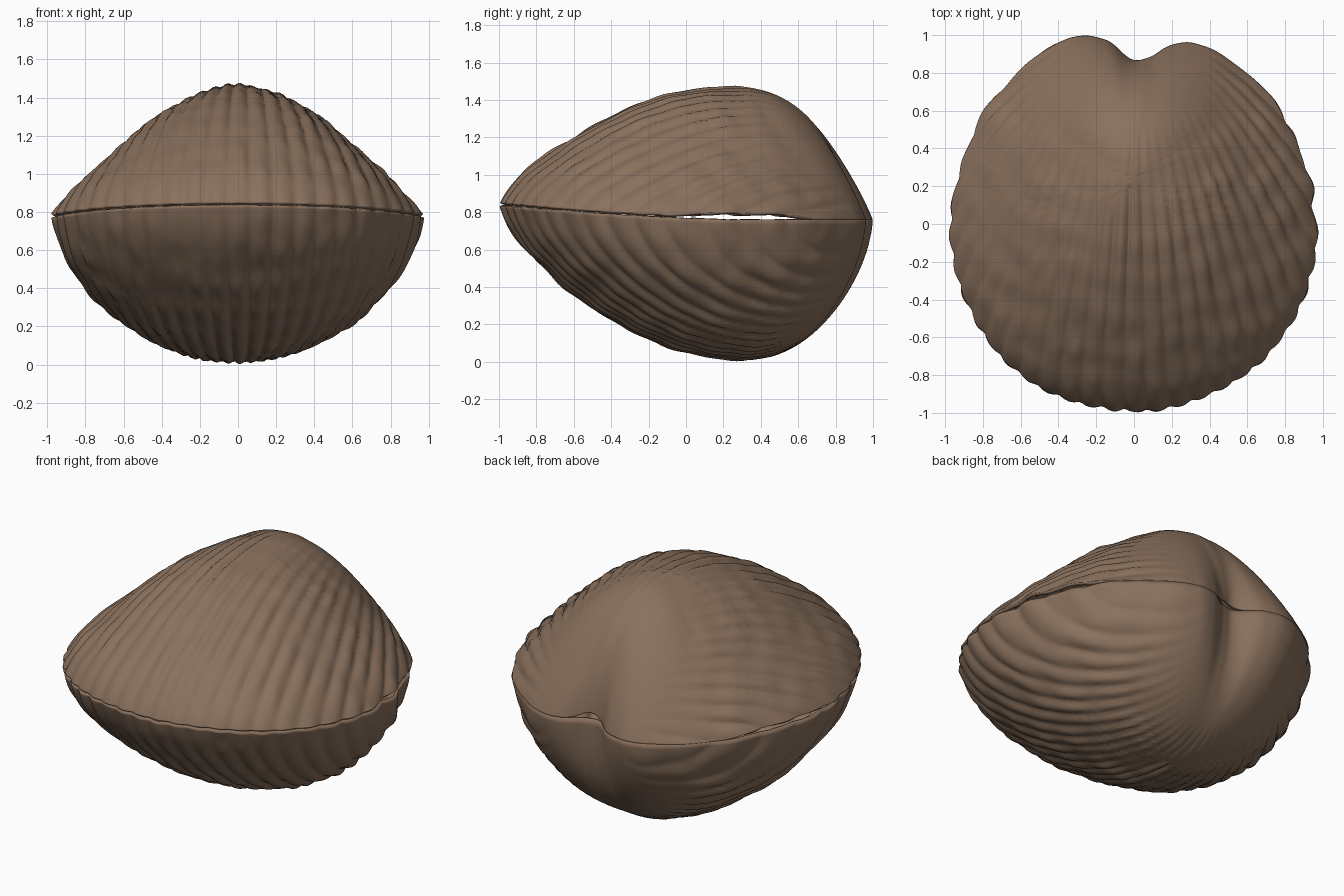
import bpy, bmesh, math
from mathutils import Vector, noise

cube = bpy.data.objects.get("Cube")
if cube:
    bpy.data.objects.remove(cube, do_unlink=True)

shell_brown = bpy.data.materials.new("shell_brown")
shell_brown.use_nodes = True
COLOUR = (0.25, 0.162, 0.108, 1)
shell_brown.diffuse_color = COLOUR
bsdf = shell_brown.node_tree.nodes["Principled BSDF"]
bsdf.inputs["Base Color"].default_value = COLOUR
bsdf.inputs["Roughness"].default_value = 0.8

# Heart-shaped rim seen from above, counter-clockwise from the hinge notch
RIM = [(.01, .86), (-.05, .89), (-.12, .965), (-.25, 1.0), (-.35, .985), (-.5, .895),
       (-.65, .77), (-.8, .58), (-.88, .4), (-.94, .2), (-.97, -.08), (-.93, -.3),
       (-.85, -.49), (-.7, -.71), (-.5, -.87), (-.3, -.945), (-.1, -.98), (.1, -.99),
       (.35, -.925), (.55, -.825), (.72, -.68), (.85, -.5), (.925, -.3), (.97, -.08),
       (.945, .1), (.915, .3), (.87, .4), (.77, .61), (.6, .79), (.42, .925),
       (.28, .965), (.17, .94), (.1, .885)]
SPOKES, RINGS = 420, 62
UMBO = Vector((0.01, 0.87))


def smooth_step(a, b, v):
    t = min(max((v - a) / (b - a), 0), 1)
    return t * t * (3 - 2 * t)


def averaged(values, half):
    n = len(values)
    return [sum(values[(i + k) % n] for k in range(-half, half + 1)) / (2 * half + 1)
            for i in range(n)]


def rim_radii(cy):
    """Radius of the rim at each spoke around the centre (0, cy)."""
    polar = sorted((math.atan2(y - cy, x) % math.tau, math.hypot(x, y - cy)) for x, y in RIM)
    polar = ([(polar[-1][0] - math.tau, polar[-1][1])] + polar
             + [(polar[0][0] + math.tau, polar[0][1])])
    radii = []
    for i in range(SPOKES):
        a = math.tau * i / SPOKES
        for (a0, r0), (a1, r1) in zip(polar, polar[1:]):
            if a0 <= a <= a1:
                radii.append(r0 + (r1 - r0) * (a - a0) / max(a1 - a0, 1e-6))
                break
    return averaged(radii, 3)


def rim_height(x, y, upper):
    """Meeting line of the valves, with the side slits and the hinge opening."""
    z = 0.76 + 0.072 * (max(0.3 - y, 0) / 1.27) ** 1.5
    if upper:
        z += 0.013 * (1 - smooth_step(0.55, 0.7, y)) + 0.002
        z += 0.02 * math.exp(-((y - 0.3) / 0.3) ** 4)
        if y > 0.8:
            z += 0.04 * math.exp(-((x - 0.05) / 0.07) ** 2)
    return z


def relief(p, seed, bare):
    """Radiating ribs, faint growth rings and worn lumps; smooth within bare of the umbo."""
    x, y = p.x - UMBO.x, UMBO.y - p.y
    d = math.hypot(x, y)
    fade = smooth_step(bare, bare + 0.5, d)
    phase = math.atan2(x, y) * d ** 0.4 * 38
    rib = abs(math.cos(phase)) - 0.6
    rough = noise.noise(p * 6 + Vector((seed, 0, 0)))
    growth = math.sin(d * 34 + 2 * noise.noise(p * 3))
    return fade * (0.019 * rib * (0.85 + 0.7 * rough) + 0.0015 * growth + 0.008 * rough)


def build_valve(name, upper, cy, peak, bare, front, side, back):
    """front, side and back each give the power, fullness and lip of the dome there."""
    radii = rim_radii(cy)
    soft = averaged(averaged(radii, 26), 26)
    bm = bmesh.new()
    rings = []
    levels = [math.sin(1.46 * j / RINGS) / math.sin(1.46) for j in range(1, RINGS + 1)]
    for s in levels:
        ring = []
        for i in range(SPOKES):
            a = math.tau * i / SPOKES
            b = math.sin(a)
            end = back if b > 0 else front
            power, full, lip = (m + (e - m) * b * b for m, e in zip(side, end))
            # The notch groove fades out towards the crown
            r = s * (soft[i] + (radii[i] - soft[i]) * s ** 4)
            rim_z = rim_height(radii[i] * math.cos(a), cy + radii[i] * b, upper)
            rise = (1 - lip) * max(1 - s ** power, 0) ** full + lip * (1 - s ** 24)
            ring.append(bm.verts.new((r * math.cos(a), cy + r * b,
                                      rim_z + (peak - rim_z) * rise)))
        rings.append(ring)
    crown = bm.verts.new((0, cy, peak))

    def face(*verts):
        bm.faces.new(verts if upper else verts[::-1])

    for i in range(SPOKES):
        k = (i + 1) % SPOKES
        face(crown, rings[0][i], rings[0][k])
        for inner, outer in zip(rings, rings[1:]):
            face(inner[i], outer[i], outer[k], inner[k])

    # Carve the ribs along the surface normals, easing to a nearly level lip
    bm.normal_update()
    moves = []
    for s, ring in zip(levels, rings):
        level = 1 - 0.8 * smooth_step(0.88, 1, s)
        for v in ring:
            move = v.normal * relief(v.co, 0 if upper else 9, bare)
            move.z *= level
            moves.append((v, move))
    moves.append((crown, crown.normal * relief(crown.co, 0 if upper else 9, bare)))
    for v, move in moves:
        v.co += move

    mesh = bpy.data.meshes.new(name)
    bm.to_mesh(mesh)
    bm.free()
    mesh.materials.append(shell_brown)
    mesh.shade_smooth()
    obj = bpy.data.objects.new(name, mesh)
    bpy.context.collection.objects.link(obj)

    # Hollow wall
    wall = obj.modifiers.new("wall", "SOLIDIFY")
    wall.thickness = 0.02
    wall.offset = -1


build_valve("upper_valve", True, 0.25, 1.467, 0.3,
            (2.0, 1.05, 0.12), (1.8, 1.27, 0.06), (2.4, 0.92, 0.02))
build_valve("lower_valve", False, 0.33, 0.012, 0.2,
            (2.0, 0.92, 0.1), (2.0, 0.69, 0.07), (2.0, 0.6, 0.02))
